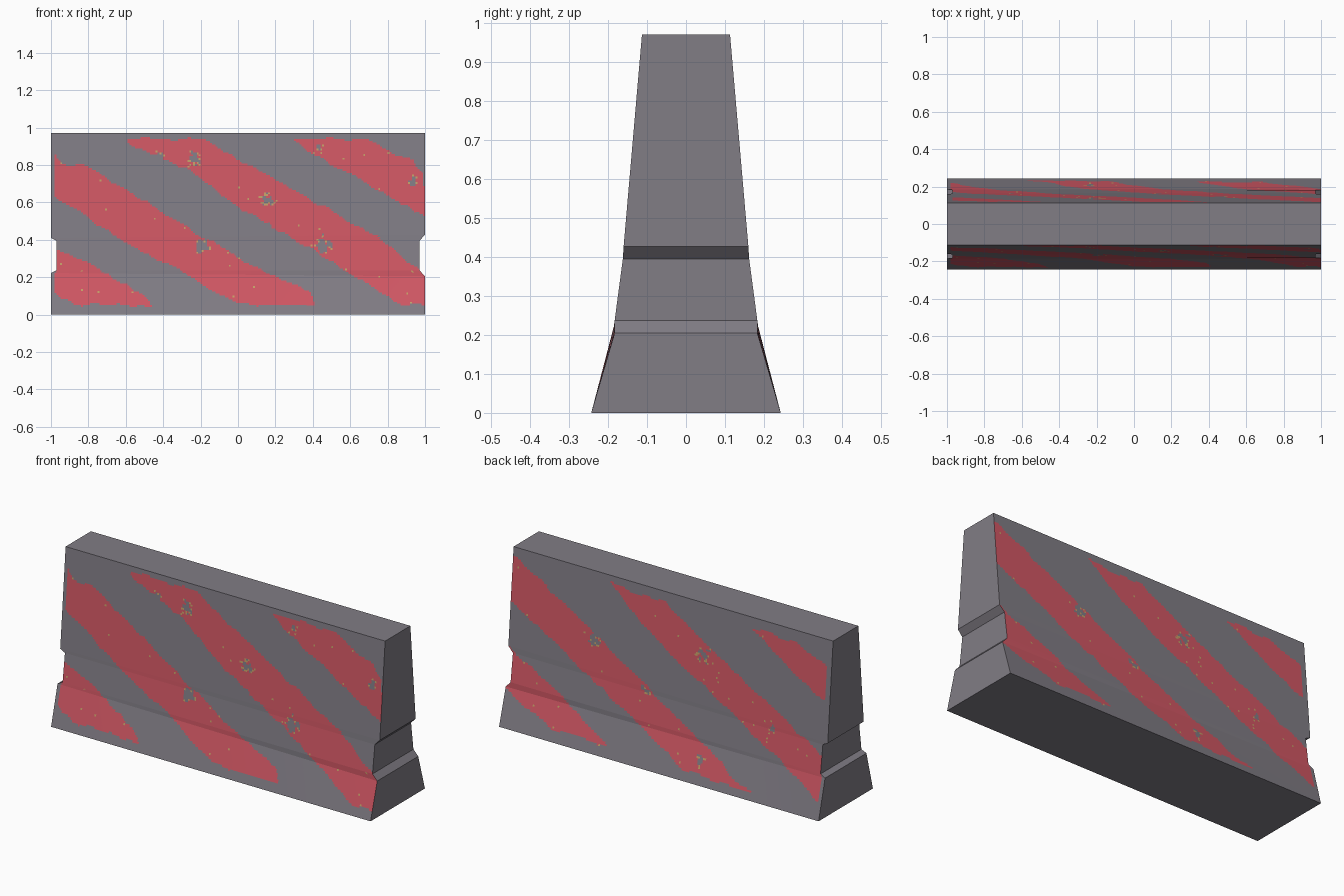
import bpy, bmesh, random
from mathutils import Vector, noise

if "Cube" in bpy.data.objects:
    bpy.data.objects.remove(bpy.data.objects["Cube"])

random.seed(4)


def material(name, rgb):
    m = bpy.data.materials.new(name)
    m.diffuse_color = (*[(c / 255) ** 2.2 for c in rgb], 1)
    m.use_nodes = True
    m.node_tree.nodes["Principled BSDF"].inputs["Base Color"].default_value = m.diffuse_color
    return m


GREY, RED, TAN = 0, 1, 2
mats = [material("concrete_grey", (128, 124, 132)),
        material("faded_red_paint", (208, 88, 100)),
        material("tan_chips", (196, 160, 104))]

# End outlines as (x, half width, z): sloped side with a notch cut into each end
right_end = [(1, .243, 0), (1, .183, .205), (.97, .183, .237),
             (.97, .162, .395), (1, .16, .427), (1, .113, .97)]
left_end = [(-1, .243, 0), (-1, .185, .222), (-.97, .183, .237),
            (-.97, .162, .395), (-1, .161, .41), (-1, .113, .97)]
ROWS = [21, 3, 16, 3, 54]
COLS = 200

# Stripe outlines (across, up), each side seen from its own front
front_stripes = [
    [(-.98, .35), (-.79, .27), (-.69, .21), (-.53, .12), (-.45, .05),
     (-.87, .05), (-.95, .09), (-.98, .12)],
    [(-.98, .86), (-.94, .81), (-.82, .80), (-.63, .68), (-.42, .56), (-.2, .42),
     (.06, .27), (.38, .12), (.41, .05), (0, .05), (-.2, .17), (-.53, .35),
     (-.74, .47), (-.87, .57), (-.98, .63)],
    [(-.61, .94), (-.18, .94), (-.02, .84), (.28, .68), (.49, .56), (.81, .37),
     (1.01, .21), (1.01, .05), (.87, .05), (.7, .16), (.33, .39), (0, .57),
     (-.26, .78), (-.53, .88)],
    [(.29, .94), (.70, .94), (.84, .86), (.93, .83), (.99, .75), (1.01, .52),
     (.81, .63), (.6, .75), (.38, .87)],
]
back_stripes = [
    [(-1.01, .43), (-.7, .27), (-.33, .06), (-.7, .07), (-1.01, .2)],
    [(-1.01, .94), (-.6, .70), (-.1, .41), (.45, .09), (.58, .04), (.12, .06),
     (-.4, .34), (-1.01, .68)],
    [(-.4, .93), (-.2, .91), (-.05, .92), (.2, .76), (.6, .54), (.98, .33),
     (.98, .1), (.5, .36), (-.1, .70)],
    [(.5, .91), (.74, .91), (.97, .83), (.97, .62), (.7, .78)],
]
# Chipped patches (across, up, radius)
front_chips = [(-.19, .37, .045), (.16, .61, .04), (.46, .37, .045), (-.24, .83, .04),
               (-.42, .84, .03), (.94, .71, .03), (-.48, .09, .02), (.43, .89, .02)]
back_chips = [(-.47, .6, .04), (.21, .69, .045), (-.14, .41, .03),
              (.24, .13, .035), (.65, .4, .025)]


def inside(poly, x, z):
    hit = False
    for (x1, z1), (x2, z2) in zip(poly, poly[1:] + poly[:1]):
        if (z1 > z) != (z2 > z) and x < x1 + (z - z1) * (x2 - x1) / (z2 - z1):
            hit = not hit
    return hit


def paint(x, z, stripes, chips, seed):
    # ragged edge, then chipped patches with tan rims, then stray tan specks
    p = Vector((x * 14, z * 14, seed))
    wx = x + .012 * noise.noise(p) if abs(x) < .95 else x
    wz = z + .016 * noise.noise(p + Vector((9, 5, 3)))
    if not any(inside(s, wx, wz) for s in stripes):
        return GREY
    for cx, cz, r in chips:
        d = ((x - cx) ** 2 + (z - cz) ** 2) ** .5 / r
        d += .9 * noise.noise(Vector((x * 45, z * 45, seed)))
        if d < .65:
            return GREY
        if d < .85 and random.random() < .5:
            return TAN
    return TAN if random.random() < .004 else RED


bm = bmesh.new()


def build_side(sign, stripes, chips, seed):
    # sloped side as a fine grid, coloured cell by cell
    rows = []
    for i, n in enumerate(ROWS):
        for k in range(n + (i == len(ROWS) - 1)):
            a = Vector(left_end[i]).lerp(Vector(left_end[i + 1]), k / n)
            b = Vector(right_end[i]).lerp(Vector(right_end[i + 1]), k / n)
            row = []
            for c in range(COLS + 1):
                v = a.lerp(b, c / COLS)
                row.append(bm.verts.new((v.x, sign * v.y, v.z)))
            rows.append(row)
    for lo, hi in zip(rows, rows[1:]):
        for c in range(COLS):
            quad = [lo[c], lo[c + 1], hi[c + 1], hi[c]]
            f = bm.faces.new(quad if sign < 0 else quad[::-1])
            mid = f.calc_center_median()
            f.material_index = paint(-sign * mid.x, mid.z, stripes, chips, seed)
    return rows


front = build_side(-1, front_stripes, front_chips, 1.3)
back = build_side(1, back_stripes, back_chips, 7.7)

# Top and bottom
bm.faces.new(front[-1] + back[-1][::-1])
bm.faces.new(back[0] + front[0][::-1])

# Notched ends, one flat face per band
start = 0
for n in ROWS:
    band = range(start, start + n + 1)
    for c in (0, COLS):
        f = [front[r][c] for r in band]
        b = [back[r][c] for r in band][::-1]
        bm.faces.new(f[::-1] + b[::-1] if c == 0 else b + f)
    start += n

bmesh.ops.recalc_face_normals(bm, faces=bm.faces)
mesh = bpy.data.meshes.new("road_barrier")
bm.to_mesh(mesh)
bm.free()
for m in mats:
    mesh.materials.append(m)
barrier = bpy.data.objects.new("road_barrier", mesh)
bpy.context.collection.objects.link(barrier)
